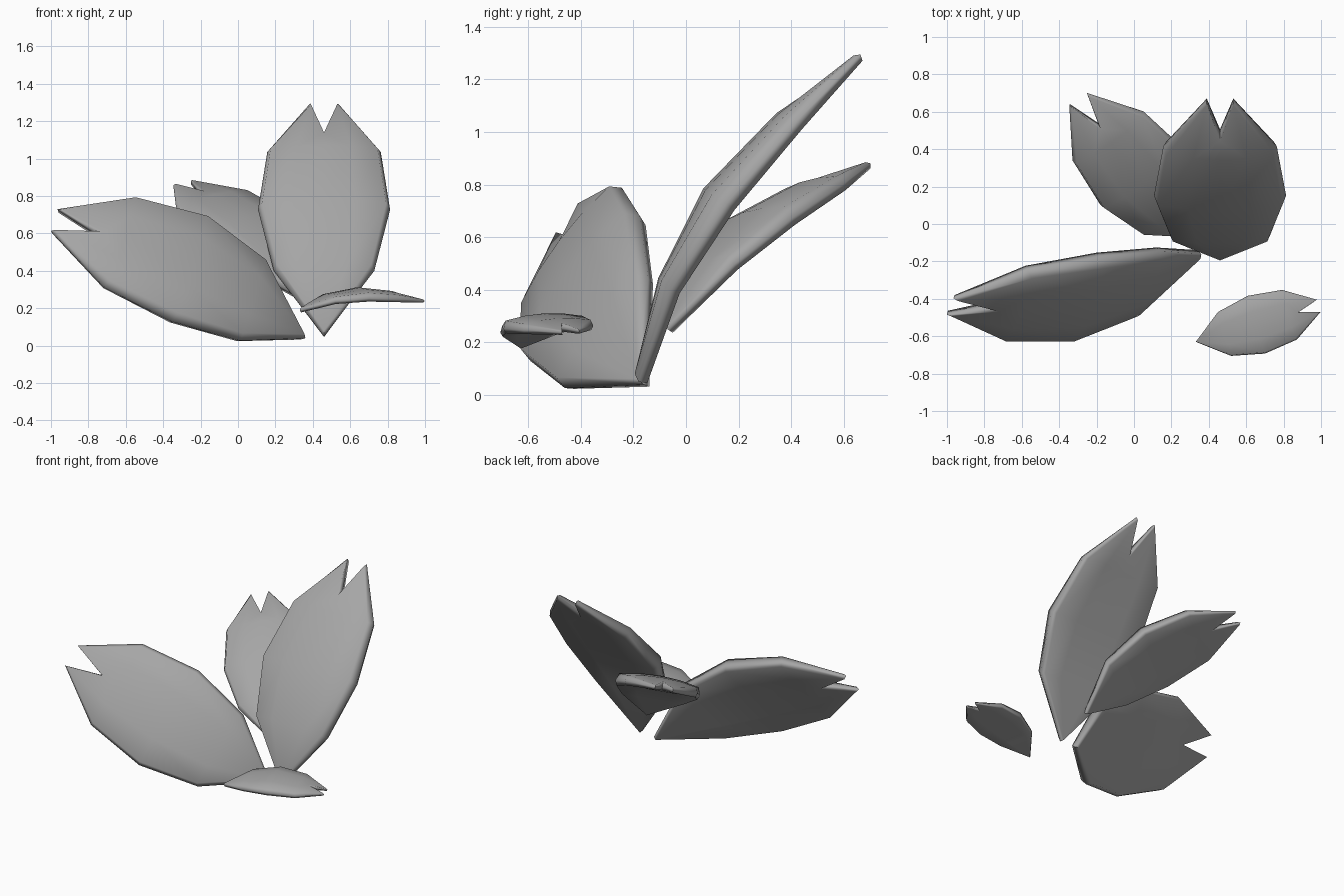
import bpy, bmesh, math
from mathutils import Vector

cube = bpy.data.objects.get("Cube")
if cube:
    bpy.data.objects.remove(cube, do_unlink=True)

grey = bpy.data.materials.new("petal grey")
grey.use_nodes = True
colour = (0.38, 0.38, 0.38, 1)
grey.diffuse_color = colour
grey.node_tree.nodes["Principled BSDF"].inputs["Base Color"].default_value = colour

# Cross rows of a petal: length, half width, rim height, dome, rise of front, drop of back
ROWS = [(0.36, 0.27, 0.095, 0.015, 0.05, 0.035),
        (0.75, 0.355, 0.105, 0.04, 0.065, 0.04),
        (1.155, 0.305, 0.06, 0.03, 0.05, 0.035)]
COLUMNS = (-1, -0.5, 0, 0.5, 1)
TIP_X, TIP_Y, NOTCH_Y = 0.075, 1.51, 1.27


def petal_points():
    """Each point: across, along, height, dome, rise, drop."""
    pts = [(0, 0, 0, 0, 0.03, 0.03)]
    for along, half, rim, dome, rise, drop in ROWS:
        pts += [(t * half, along, rim, dome * (1 - t * t), rise, drop) for t in COLUMNS]
    return pts + [(-TIP_X, TIP_Y, 0, 0, 0.02, 0.02),
                  (0, NOTCH_Y, 0.05, 0.01, 0.035, 0.03),
                  (TIP_X, TIP_Y, 0, 0, 0.02, 0.02)]


def petal_faces():
    faces = [(0, i + 2, i + 1) for i in range(4)]
    for row in (1, 6):
        faces += [(row + i, row + i + 1, row + i + 6, row + i + 5) for i in range(4)]
    # two lobes with the notch between them
    return faces + [(11, 12, 16), (12, 17, 16), (12, 13, 17),
                    (13, 14, 17), (14, 18, 17), (14, 15, 18)]


OUTLINE = [0, 5, 10, 15, 18, 17, 16, 11, 6, 1]


def petal(name, base, tip, side, scale):
    v = (Vector(tip) - Vector(base)).normalized()
    u = Vector(side)
    u = (u - v * u.dot(v)).normalized()
    n = u.cross(v)

    def place(x, y, height, shrink):
        y = 0.75 + (y - 0.75) * (1 - (1 - shrink) * 0.4)
        return Vector(base) + (u * x * shrink + v * y + n * height) * scale

    bm = bmesh.new()
    front, rim, back = [], {}, []
    for i, (x, y, height, dome, rise, drop) in enumerate(petal_points()):
        front.append(bm.verts.new(place(x, y, height + dome + rise, 0.94)))
        back.append(bm.verts.new(place(x, y, height - drop, 0.95)))
        if i in OUTLINE:
            rim[i] = bm.verts.new(place(x, y, height, 1))
    for f in petal_faces():
        bm.faces.new([front[i] for i in f])
        bm.faces.new([back[i] for i in reversed(f)])
    # rounded rim
    for a, b in zip(OUTLINE, OUTLINE[1:] + OUTLINE[:1]):
        bm.faces.new((front[a], rim[a], rim[b], front[b]))
        bm.faces.new((rim[a], back[a], back[b], rim[b]))
    bmesh.ops.recalc_face_normals(bm, faces=bm.faces)
    mesh = bpy.data.meshes.new(name)
    bm.to_mesh(mesh)
    bm.free()
    mesh.materials.append(grey)
    ob = bpy.data.objects.new(name, mesh)
    bpy.context.collection.objects.link(ob)
    bpy.ops.object.select_all(action='DESELECT')
    ob.select_set(True)
    bpy.context.view_layer.objects.active = ob
    bpy.ops.object.shade_smooth_by_angle(angle=math.radians(85))
    # keep the broad faces even and let the rim carry the shading
    weighted = ob.modifiers.new("even_faces", 'WEIGHTED_NORMAL')
    weighted.keep_sharp = True


petal("upright_petal", (0.46, -0.18, 0.05), (0.46, 0.66, 1.29), (1, 0, 0), 0.995)
petal("right_petal", (0.36, -0.16, 0.04), (-0.98, -0.44, 0.67), (0.2, 0.43, 0.55), 1)
petal("rear_petal", (0.35, -0.07, 0.25), (-0.30, 0.67, 0.87), (0.38, 0.28, 0.1), 0.77)
petal("small_petal", (0.33, -0.63, 0.19), (0.98, -0.44, 0.24), (0.09, -0.31, -0.02), 0.455)
